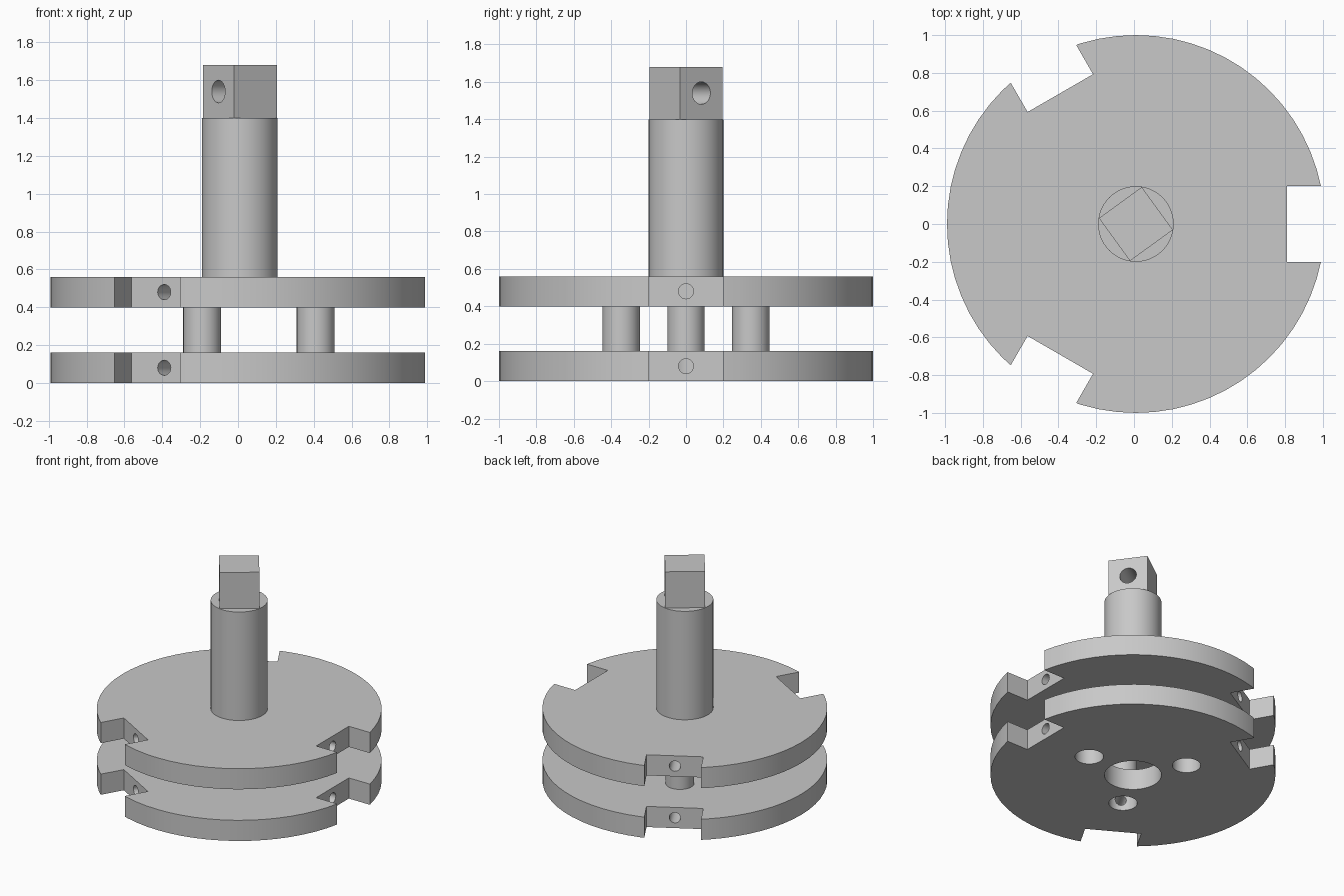
import bpy
from math import radians, cos, sin, pi

if "Cube" in bpy.data.objects:
    bpy.data.objects.remove(bpy.data.objects["Cube"])

CX = 0.01                      # axis of the discs and shaft
ANGLES = [0, 120, 240]         # three-fold layout
HEAD_TURN = 36                 # direction the drilled head faces

steel = bpy.data.materials.new("light grey steel")
steel.use_nodes = True
steel.diffuse_color = (0.58, 0.58, 0.58, 1)
steel.node_tree.nodes["Principled BSDF"].inputs["Base Color"].default_value = (0.58, 0.58, 0.58, 1)


def polar(r, deg):
    return CX + r * cos(radians(deg)), r * sin(radians(deg))


def cylinder(name, r, z0, z1, at=(CX, 0), sides=48):
    bpy.ops.mesh.primitive_cylinder_add(
        vertices=sides, radius=r, depth=z1 - z0, location=(*at, (z0 + z1) / 2))
    ob = bpy.context.object
    ob.name = name
    ob.data.materials.append(steel)
    return ob


def rod(name, r, start, end, deg, z):
    """Horizontal cylinder along a radial direction."""
    bpy.ops.mesh.primitive_cylinder_add(
        vertices=24, radius=r, depth=end - start,
        location=(*polar((start + end) / 2, deg), z),
        rotation=(0, pi / 2, radians(deg)))
    ob = bpy.context.object
    ob.name = name
    ob.data.materials.append(steel)
    return ob


def box(name, size, at, deg):
    bpy.ops.mesh.primitive_cube_add(size=1, location=at, rotation=(0, 0, radians(deg)))
    ob = bpy.context.object
    ob.name = name
    ob.scale = size
    ob.data.materials.append(steel)
    return ob


def cut(ob, cutters):
    bpy.context.view_layer.update()
    for c in cutters:
        c.hide_render = True
        mod = ob.modifiers.new("cut", "BOOLEAN")
        mod.operation = "DIFFERENCE"
        mod.solver = "EXACT"
        mod.object = c
        bpy.context.view_layer.objects.active = ob
        bpy.ops.object.modifier_apply(modifier=mod.name)
        bpy.data.objects.remove(c)


def smooth(ob):
    bpy.ops.object.select_all(action="DESELECT")
    ob.select_set(True)
    bpy.context.view_layer.objects.active = ob
    bpy.ops.object.shade_smooth_by_angle(angle=radians(30))


def notched_disc(name, z0, open_holes):
    disc = cylinder(name, 1, z0, z0 + 0.16, sides=64)
    zc = z0 + 0.08
    cutters = []
    for a in ANGLES:
        cutters.append(box("notch_cutter", (0.4, 0.4, 0.4), (*polar(1.0, a), zc), a))
        # screw hole running inward from the notch floor
        cutters.append(rod("screw_cutter", 0.04, 0.45 if open_holes else 0.5, 0.9, a, zc))
        if open_holes:
            cutters.append(cylinder("post_cutter", 0.1, z0 - 0.1, z0 + 0.3, polar(0.4, a), 32))
    if open_holes:
        cutters.append(cylinder("bore_cutter", 0.2, z0 - 0.1, z0 + 0.3))
    cut(disc, cutters)
    smooth(disc)


# Two discs
notched_disc("lower_disc", 0, True)
notched_disc("upper_disc", 0.4, False)

# Posts between the discs
for i, a in enumerate(ANGLES):
    smooth(cylinder(f"post_{i + 1}", 0.1, 0.16, 0.42, polar(0.4, a), 32))

# Shaft and its square drilled head
smooth(cylinder("shaft", 0.2, 0.54, 1.4))
head = box("square_head", (0.28, 0.28, 0.28), (CX, 0, 1.54), HEAD_TURN)
cut(head, [rod("pin_cutter", 0.06, -0.3, 0.3, HEAD_TURN, 1.54)])
smooth(head)
